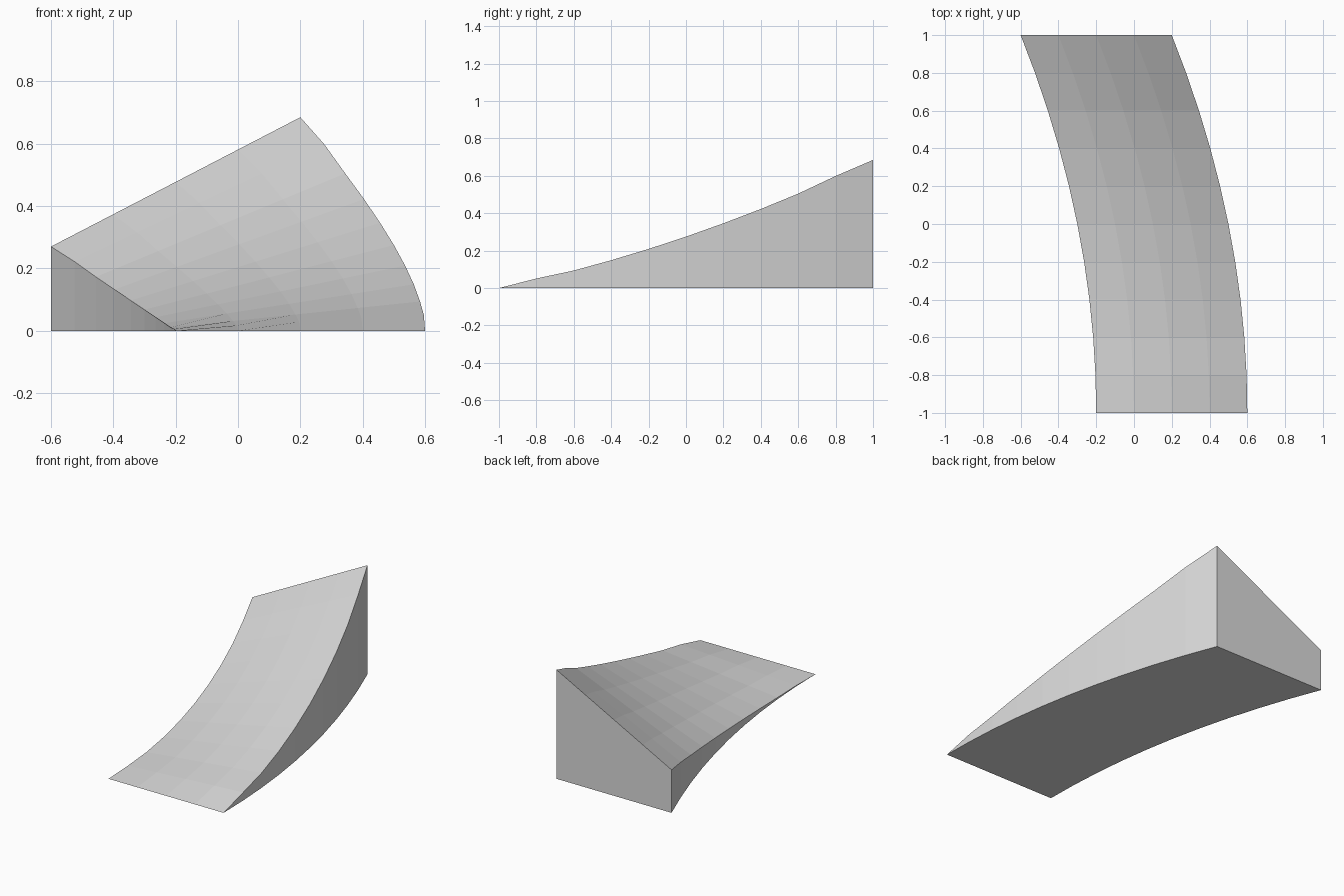
import bpy
import bmesh

ROWS, COLS = 10, 4

cube = bpy.data.objects.get("Cube")
if cube:
    bpy.data.objects.remove(cube, do_unlink=True)

# Plain grey material
grey = bpy.data.materials.new("light_grey")
grey.use_nodes = True
colour = (0.7, 0.7, 0.7, 1)
grey.diffuse_color = colour
grey.node_tree.nodes["Principled BSDF"].inputs["Base Color"].default_value = colour


def deck_height(across, along):
    """Rising curve plus a bank that grows along the ramp."""
    row = round(along * ROWS)
    kink = 0.003 + 0.004 * across if row in (1, ROWS - 1) else 0
    return 0.27 * along ** 2 + 0.415 * across * along + kink


# Flat strip, extruded into a top deck and a base
bm = bmesh.new()
bmesh.ops.create_grid(bm, x_segments=COLS, y_segments=ROWS, size=1)
extruded = bmesh.ops.extrude_face_region(bm, geom=bm.faces[:], use_keep_orig=True)
deck = {v for v in extruded["geom"] if isinstance(v, bmesh.types.BMVert)}

# Sweep the strip sideways and lift its deck
for v in bm.verts:
    across, along = (v.co.x + 1) / 2, (v.co.y + 1) / 2
    v.co.x = -0.2 + 0.8 * across - 0.4 * along ** 2
    v.co.z = deck_height(across, along) if v in deck else 0

# Close the front lip to a sharp edge
bmesh.ops.remove_doubles(bm, verts=bm.verts[:], dist=0.0001)
bmesh.ops.recalc_face_normals(bm, faces=bm.faces[:])

mesh = bpy.data.meshes.new("banked_ramp")
bm.to_mesh(mesh)
bm.free()
mesh.materials.append(grey)
ramp = bpy.data.objects.new("banked_ramp", mesh)
bpy.context.collection.objects.link(ramp)
